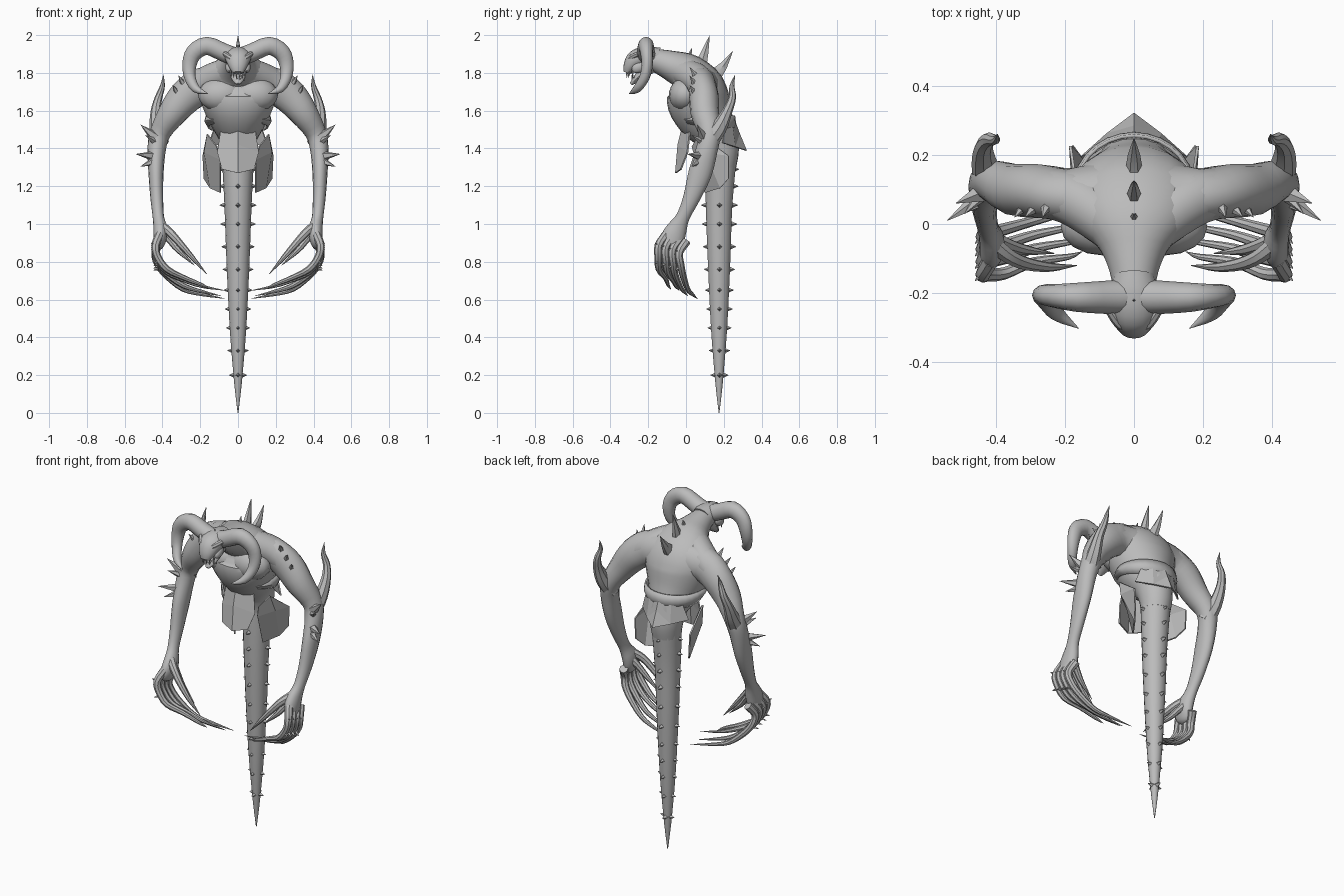
import bpy, bmesh, math
from mathutils import Vector, Matrix

grey = bpy.data.materials.new("ash grey")
grey.diffuse_color = (0.5, 0.5, 0.5, 1)
X, Y, Z = Vector((1, 0, 0)), Vector((0, 1, 0)), Vector((0, 0, 1))


def finish(name, bm, mirror=False, smooth=True, thick=0):
    bmesh.ops.recalc_face_normals(bm, faces=bm.faces[:])
    me = bpy.data.meshes.new(name)
    bm.to_mesh(me)
    bm.free()
    me.materials.append(grey)
    ob = bpy.data.objects.new(name, me)
    bpy.context.collection.objects.link(ob)
    if smooth:
        bpy.context.view_layer.objects.active = ob
        ob.select_set(True)
        bpy.ops.object.shade_smooth_by_angle(angle=math.radians(40))
        ob.select_set(False)
    if thick:
        ob.modifiers.new("thickness", 'SOLIDIFY').thickness = thick
    if mirror:
        ob.modifiers.new("mirror", 'MIRROR')
    return ob


def curve_points(pts, steps):
    """Smooth a path of (x, y, z, rx, ry) points."""
    pts = [Vector(p if len(p) == 5 else (*p, p[3])) for p in pts]
    ext = [pts[0] * 2 - pts[1]] + pts + [pts[-1] * 2 - pts[-2]]
    out = []
    for i in range(1, len(ext) - 2):
        a, b, c, d = ext[i - 1:i + 3]
        for k in range(steps):
            t = k / steps
            out.append(0.5 * (2 * b + (c - a) * t + (2 * a - 5 * b + 4 * c - d) * t * t
                              + (3 * b - a - 3 * c + d) * t ** 3))
    return out + [pts[-1]]


def tube(bm, pts, sides=12, ref=X, steps=3):
    path = curve_points(pts, steps)
    rings = []
    for i, p in enumerate(path):
        t = Vector(path[min(i + 1, len(path) - 1)][:3]) - Vector(path[max(i - 1, 0)][:3])
        t.normalize()
        u = (ref - t * ref.dot(t)).normalized()
        v = t.cross(u)
        rx, ry = max(p[3], 0.0008), max(p[4], 0.0008)
        rings.append([bm.verts.new(Vector(p[:3]) + u * rx * math.cos(a) + v * ry * math.sin(a))
                      for a in (2 * math.pi * k / sides for k in range(sides))])
    for r, s in zip(rings, rings[1:]):
        for k in range(sides):
            j = (k + 1) % sides
            bm.faces.new((r[k], r[j], s[j], s[k]))
    bm.faces.new(rings[0])
    bm.faces.new(rings[-1])


def spike(bm, base, tip, r, sides=5):
    d = Vector(tip) - Vector(base)
    ref = Y if abs(d.normalized().dot(X)) > 0.7 else X
    tube(bm, [(*base, r), (*tip, 0.001)], sides, ref, 1)


def blob(bm, loc, size, rot=0):
    bmesh.ops.create_uvsphere(bm, u_segments=16, v_segments=10, radius=1,
                              matrix=Matrix.Translation(loc) @ Matrix.Rotation(rot, 4, 'X')
                              @ Matrix.Diagonal((*size, 1)))


def part(name, pts, sides=12, ref=X, mirror=False):
    bm = bmesh.new()
    tube(bm, pts, sides, ref)
    return finish(name, bm, mirror)


def plate(name, verts, faces, mirror=True):
    bm = bmesh.new()
    vs = [bm.verts.new(v) for v in verts]
    for f in faces:
        bm.faces.new([vs[i] for i in f])
    finish(name, bm, mirror, False, 0.008)


# Torso, from waist over the hunched back into the neck
part("torso", [(0, .185, 1.3, .08, .08), (0, .185, 1.38, .092, .095), (0, .165, 1.46, .105, .11),
               (0, .105, 1.56, .16, .148), (0, .066, 1.65, .198, .166), (0, .05, 1.73, .205, .15),
               (0, .005, 1.8, .165, .107), (0, -.07, 1.835, .1, .083), (0, -.14, 1.86, .07, .066),
               (0, -.2, 1.875, .06, .055)], 24)

# Sloping shoulder muscle and broad flat chest
part("shoulder_muscle", [(.02, -.05, 1.82, .065), (.09, .02, 1.79, .08), (.18, .075, 1.75, .08),
                         (.28, .095, 1.69, .07)], 14, Z, True)
bm = bmesh.new()
blob(bm, (.09, -.008, 1.685), (.122, .083, .09), -.2)
finish("chest_muscle", bm, True)

# Tapering tail with four rows of thorns
part("tail", [(0, .175, 0, .002), (0, .175, .1, .014), (0, .175, .2, .024), (0, .175, .45, .044),
              (0, .175, .8, .061), (0, .175, 1.1, .072), (0, .185, 1.35, .085)], 14)
bm = bmesh.new()
for z in (.2, .33, .45, .55, .65, .76, .88, 1.0, 1.1, 1.2, 1.29):
    r = .024 + .037 * min(1, (z - .2) / .6) + max(0, z - .8) * .04
    for k in range(4):
        d = Vector((math.cos(k * math.pi / 2), math.sin(k * math.pi / 2), 0))
        c = Vector((0, .177, z))
        spike(bm, c + d * (r - .008), c + d * (r + .024), .016, 4)
finish("tail_thorns", bm, smooth=False)

# Shoulder, arm, forearm and palm
part("arm", [(.07, .08, 1.74, .1), (.19, .085, 1.73, .1, .076), (.275, .095, 1.675, .092, .078),
             (.348, .1, 1.585, .076, .075), (.41, .125, 1.485, .056, .06), (.43, .112, 1.4, .049, .057),
             (.434, .075, 1.27, .04, .062), (.43, .03, 1.14, .034, .045),
             (.422, -.015, 1.04, .03, .036), (.412, -.045, .98, .036, .052),
             (.412, -.068, .93, .036, .062), (.42, -.08, .885, .026, .05),
             (.425, -.085, .865, .006, .015)], 16, mirror=True)

# Curved blade rising from the elbow
part("elbow_blade", [(.415, .115, 1.43, .05), (.432, .175, 1.51, .038, .042), (.435, .22, 1.6, .027),
                     (.42, .245, 1.67, .02), (.4, .243, 1.73, .013), (.395, .26, 1.79, .001)],
     8, mirror=True)

# Small horns on elbow and shoulder
bm = bmesh.new()
for base, tip, r in (((.44, .09, 1.46), (.515, .06, 1.525), .03),
                     ((.445, .08, 1.44), (.49, .03, 1.47), .02),
                     ((.45, .07, 1.36), (.54, .01, 1.37), .026),
                     ((.45, .06, 1.33), (.515, .03, 1.305), .022),
                     ((.25, .06, 1.77), (.265, .02, 1.83), .022),
                     ((.285, .05, 1.735), (.315, .02, 1.785), .02),
                     ((.32, .05, 1.69), (.345, .02, 1.735), .018)):
    spike(bm, base, tip, r)
finish("arm_spikes", bm, True, False)

# Long clawed fingers and two thumbs
bm = bmesh.new()
for i, tip in enumerate(((.15, -.08, .655), (.07, -.035, .648), (.09, .01, .62), (.07, .06, .605))):
    y, z = -.125 + i * .036, .915 - i * .012
    bend = (0, .004, .006, .01)[i]
    tube(bm, [(.415, y + .02, z + .03, .024), (.437, y - .02, z - .03, .022),
              (.425, y - .022 + bend, z - .09, .02), (.375, y - .018 + bend * 2, z - .155, .018),
              (.29, (2 * y + tip[1]) / 3, tip[2] + .062 - i * .004, .014),
              (.19, (y + 2 * tip[1]) / 3, tip[2] + .022, .009), (*tip, .001)], 8, Y)
    spike(bm, (.435, y - .015, z - .03), (.46, y - .04, z - .015), .014, 4)
    spike(bm, (.41, y - .02, z - .11), (.447, y - .04, z - .125), .014, 4)
tube(bm, [(.405, -.06, .99, .026), (.36, -.095, .955, .022), (.31, -.115, .9, .019),
          (.24, -.125, .82, .013), (.165, -.12, .735, .001)], 8, Y)
tube(bm, [(.41, -.04, .97, .024), (.365, -.06, .92, .019), (.315, -.075, .86, .015),
          (.23, -.085, .78, .001)], 8, Y)
finish("clawed_fingers", bm, True)

# Skull, brows, cheeks and jaw
bm = bmesh.new()
tube(bm, [(0, -.15, 1.875, .06, .06), (0, -.21, 1.888, .072, .052), (0, -.265, 1.87, .066, .052),
          (0, -.298, 1.832, .048, .036), (0, -.314, 1.8, .028, .018)], 16)
tube(bm, [(0, -.19, 1.835, .05, .04), (0, -.24, 1.79, .042, .026),
          (0, -.275, 1.757, .027, .015), (0, -.292, 1.74, .01, .008)], 12)
for s in (-1, 1):
    tube(bm, [(s * .008, -.302, 1.858, .012), (s * .042, -.288, 1.882, .016),
              (s * .08, -.235, 1.91, .012)], 8, Z)
    blob(bm, (s * .047, -.25, 1.83), (.02, .04, .028), .5)
finish("head", bm)

# Teeth and head crest
bm = bmesh.new()
for s in (-1, 1):
    for x, y in ((.01, -.312), (.025, -.302), (.038, -.282)):
        spike(bm, (s * x, y, 1.81), (s * x, y - .002, 1.772), .007)
        spike(bm, (s * x * .8, y + .03, 1.76), (s * x * .8, y + .025, 1.79), .006)
for y, z in ((-.295, 1.875), (-.26, 1.915), (-.22, 1.935)):
    spike(bm, (0, y, z - .015), (0, y, z + .015), .01, 4)
finish("teeth_and_crest", bm, smooth=False)

# Ram horns, thick at the root
part("horn", [(.02, -.21, 1.885, .05), (.08, -.212, 1.91, .048), (.165, -.212, 1.943, .042, .048),
              (.232, -.208, 1.908, .034, .045), (.257, -.205, 1.845, .03, .038),
              (.254, -.22, 1.775, .027, .03), (.222, -.26, 1.715, .022), (.16, -.302, 1.69, .001)],
     12, Y, True)

# Spines along the back
bm = bmesh.new()
for pts in (((0, .01, 1.86, .016), (0, .02, 1.895, .012), (0, .03, 1.93, .001)),
            ((0, .075, 1.83, .024, .038), (0, .1, 1.91, .016, .022), (0, .125, 1.998, .001)),
            ((0, .155, 1.79, .024, .042), (0, .2, 1.84, .018, .024), (0, .247, 1.915, .001))):
    tube(bm, pts, 6, X, 2)
finish("back_spines", bm)

# Rib belt around the waist, rising at the front
bm = bmesh.new()
rows = []
for drop, grow in ((0, 0), (1, .006), (2, -.012)):
    rows.append([bm.verts.new(((.172 + grow) * math.cos(a), .1 + (.16 + grow) * math.sin(a),
                               1.575 - drop * (.032 + .016 * math.sin(a))))
                 for a in (2 * math.pi * k / 28 for k in range(28))])
for r, s in zip(rows, rows[1:]):
    for k in range(28):
        j = (k + 1) % 28
        bm.faces.new((r[k], r[j], s[j], s[k]))
finish("rib_belt", bm, thick=.01)

# Hanging armour plates
plate("front_plate", [(0, -.015, 1.54), (.09, .02, 1.51), (.11, .005, 1.38), (.085, -.03, 1.29),
                      (0, -.058, 1.27), (0, -.045, 1.42)],
      [(0, 5, 2, 1), (5, 4, 3, 2)])
plate("side_plate", [(.165, .07, 1.475), (.115, .03, 1.41), (.095, .05, 1.34), (.095, .1, 1.165),
                     (.15, .18, 1.19), (.182, .225, 1.24), (.188, .225, 1.36), (.18, .1, 1.38)],
      [(0, 1, 2, 7), (2, 3, 4, 7), (4, 5, 6, 7), (0, 7, 6)])
plate("back_plate", [(0, .25, 1.575), (.07, .242, 1.56), (.12, .21, 1.53), (.155, .195, 1.43),
                     (.08, .262, 1.41), (0, .322, 1.39), (0, .285, 1.48)],
      [(0, 6, 4, 1), (6, 5, 4), (1, 4, 3, 2)])
